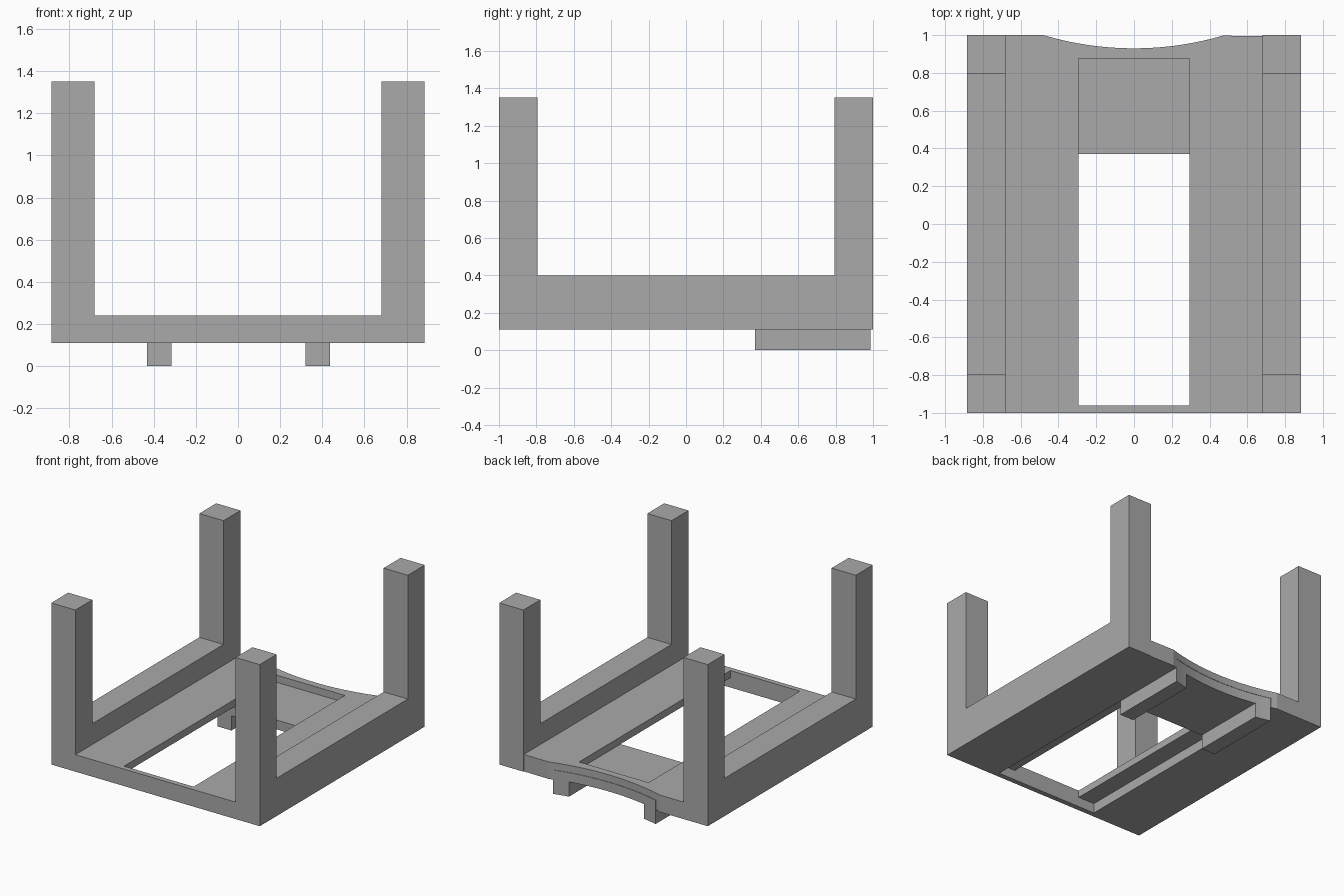
import bpy, bmesh, math
from mathutils import Vector

cube = bpy.data.objects.get("Cube")
if cube:
    bpy.data.objects.remove(cube, do_unlink=True)

grey = bpy.data.materials.new("plain grey")
grey.use_nodes = True
grey.diffuse_color = (0.4, 0.4, 0.4, 1)
grey.node_tree.nodes["Principled BSDF"].inputs["Base Color"].default_value = (0.4, 0.4, 0.4, 1)

# Main dimensions
HALF_X, INNER_X = 0.885, 0.68
BOTTOM, DECK_TOP, RAIL_TOP, POST_TOP = 0.11, 0.24, 0.40, 1.35
CHANNEL_TOP = 0.185
ARC_RADIUS, ARC_LOW = 1.68, 0.93


def prism(name, outline, offset):
    """Extrude a closed outline of 3D points along an offset."""
    bm = bmesh.new()
    face = bm.faces.new([bm.verts.new(p) for p in outline])
    result = bmesh.ops.extrude_face_region(bm, geom=[face])
    moved = [v for v in result["geom"] if isinstance(v, bmesh.types.BMVert)]
    bmesh.ops.translate(bm, verts=moved, vec=Vector(offset))
    bmesh.ops.recalc_face_normals(bm, faces=bm.faces)
    mesh = bpy.data.meshes.new(name)
    bm.to_mesh(mesh)
    bm.free()
    mesh.materials.append(grey)
    obj = bpy.data.objects.new(name, mesh)
    bpy.context.collection.objects.link(obj)
    return obj


def slab(name, outline, z0, z1):
    return prism(name, [(x, y, z0) for x, y in outline], (0, 0, z1 - z0))


def box_outline(x0, x1, y0, y1):
    return [(x0, y0), (x1, y0), (x1, y1), (x0, y1)]


def back_arc(x0, x1, steps):
    """Concave back edge, from x0 to x1."""
    xs = [x0 + (x1 - x0) * i / steps for i in range(steps + 1)]
    return [(x, ARC_LOW + ARC_RADIUS - math.sqrt(ARC_RADIUS**2 - x * x)) for x in xs]


def activate(obj):
    bpy.ops.object.select_all(action='DESELECT')
    obj.select_set(True)
    bpy.context.view_layer.objects.active = obj


def cut(obj, cutter):
    mod = obj.modifiers.new("cut", 'BOOLEAN')
    mod.operation = 'DIFFERENCE'
    mod.solver = 'EXACT'
    mod.object = cutter
    activate(obj)
    bpy.ops.object.modifier_apply(modifier=mod.name)
    bpy.data.objects.remove(cutter, do_unlink=True)


def smooth(obj):
    activate(obj)
    bpy.ops.object.shade_smooth_by_angle(angle=math.radians(10))


# Deck with a concave back edge, a long slot and a wider channel underneath
deck_outline = ([(-INNER_X, 1), (-INNER_X, -1), (INNER_X, -1), (INNER_X, 0.995)]
                + back_arc(0.47, -0.48, 32))
deck = slab("deck", deck_outline, BOTTOM, DECK_TOP)
cut(deck, slab("slot_cutter", box_outline(-0.295, 0.295, -0.96, 0.875), 0, 0.5))
cut(deck, slab("channel_cutter", box_outline(-0.435, 0.438, -0.96, 1.2), 0, CHANNEL_TOP))
smooth(deck)

# Side rails, each with a post at both ends
post_inner = 0.795
profile = [(-1, BOTTOM), (1, BOTTOM), (1, POST_TOP), (post_inner, POST_TOP),
           (post_inner, RAIL_TOP), (-post_inner, RAIL_TOP),
           (-post_inner, POST_TOP), (-1, POST_TOP)]
for side, sign in (("left", 1), ("right", -1)):
    prism(side + "_rail_with_posts", [(sign * INNER_X, y, z) for y, z in profile],
          (sign * (HALF_X - INNER_X), 0, 0))

# Sliding tray in the channel, carried by two runners
TRAY_FRONT = 0.37
tray = slab("sliding_tray", [(-0.432, TRAY_FRONT), (0.436, TRAY_FRONT)]
            + back_arc(0.436, -0.432, 28), 0.112, CHANNEL_TOP - 0.002)
smooth(tray)
for side, x0, x1 in (("left", 0.32, 0.436), ("right", -0.432, -0.315)):
    runner = slab(side + "_runner", [(x0, TRAY_FRONT), (x1, TRAY_FRONT)]
                  + back_arc(x1, x0, 5), 0, 0.112)
    smooth(runner)
